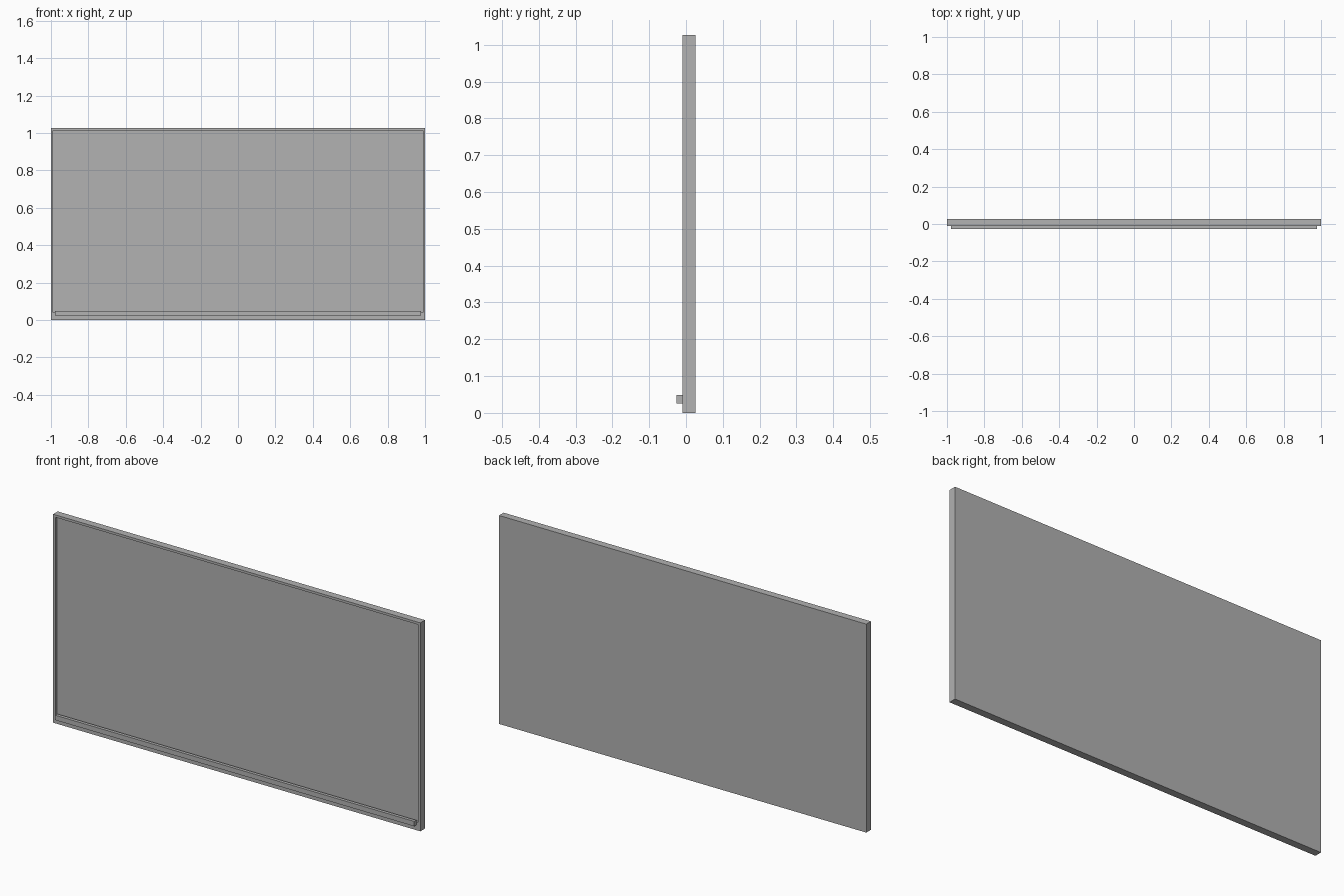
import bpy
import bmesh

cube = bpy.data.objects.get("Cube")
if cube:
    bpy.data.objects.remove(cube, do_unlink=True)

GREY = (0.445, 0.445, 0.445, 1)
grey = bpy.data.materials.new("grey")
grey.use_nodes = True
grey.diffuse_color = GREY
grey.node_tree.nodes["Principled BSDF"].inputs["Base Color"].default_value = GREY


def finish(name, bm):
    bmesh.ops.recalc_face_normals(bm, faces=bm.faces)
    mesh = bpy.data.meshes.new(name)
    bm.to_mesh(mesh)
    bm.free()
    mesh.materials.append(grey)
    obj = bpy.data.objects.new(name, mesh)
    bpy.context.collection.objects.link(obj)
    return obj


def box(x, y, z):
    """Box between the (low, high) limits on each axis."""
    bm = bmesh.new()
    bmesh.ops.create_cube(bm, size=1)
    for v in bm.verts:
        v.co = [lim[c > 0] for lim, c in zip((x, y, z), v.co)]
    return bm


HEIGHT, FRONT, BACK = 1.026, -0.01, 0.026
SIDE, RECESS, RAIL_TOP = 0.983, 0.013, 0.04

# Board with a raised rim: inset the front face and push it back
board = box((-1, 1), (FRONT, BACK), (0, HEIGHT))
board.normal_update()
panel = min(board.faces, key=lambda f: f.normal.y)
bmesh.ops.inset_individual(board, faces=[panel], thickness=1 - SIDE)
for v in panel.verts:
    if v.co.z < HEIGHT / 2:
        v.co.z = RAIL_TOP
walls = bmesh.ops.extrude_discrete_faces(board, faces=[panel])["faces"]
bmesh.ops.translate(board, verts=walls[0].verts, vec=(0, RECESS, 0))
finish("framed_board", board)

# Tray along the lower rail
finish("tray_ledge", box((-0.978, 0.978), (-BACK, FRONT), (0.025, 0.049)))
